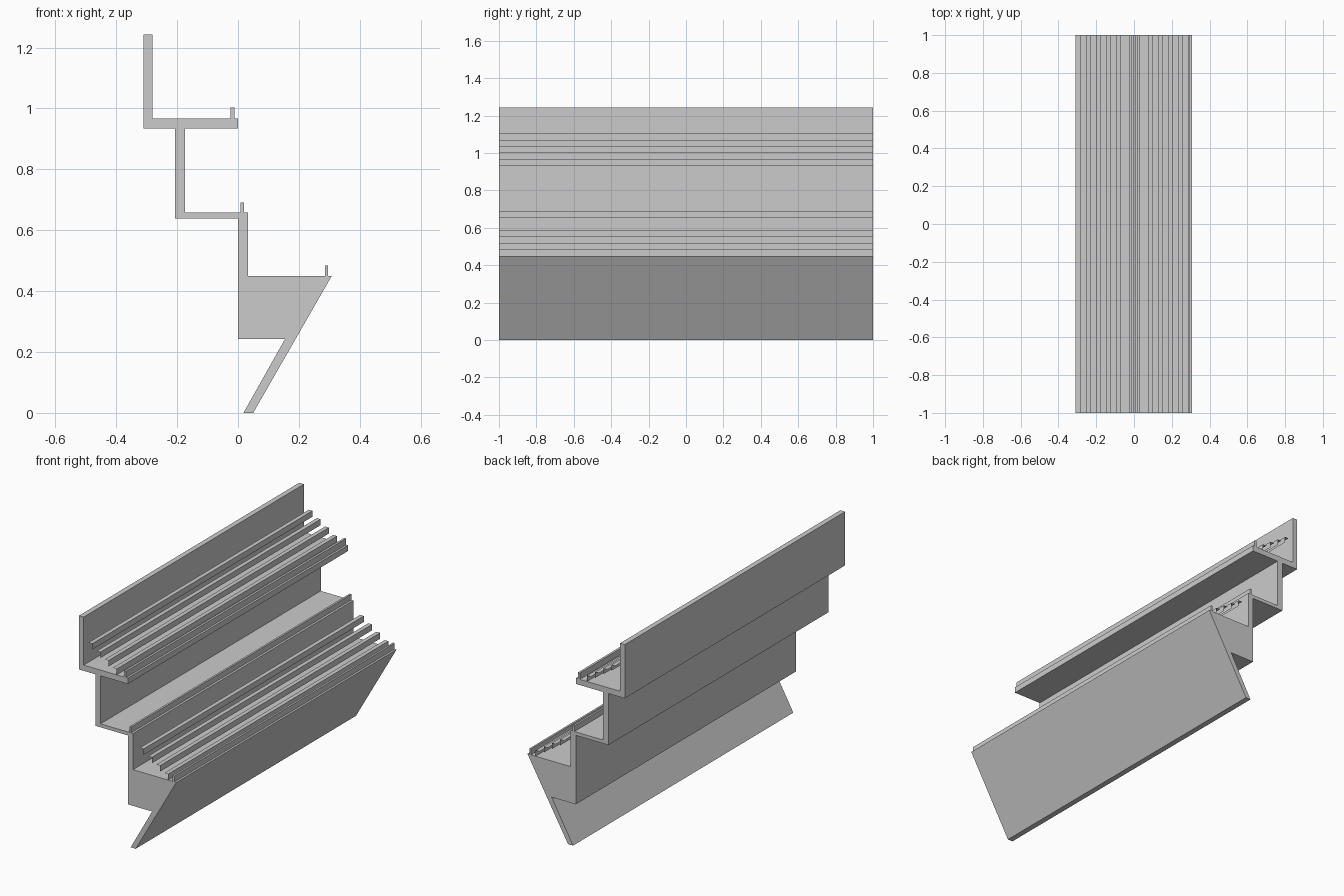
import bpy, bmesh

if "Cube" in bpy.data.objects:
    bpy.data.objects.remove(bpy.data.objects["Cube"])


def extrude_profile(name, points, closed=True):
    """Sweep an x-z profile along the full length (y from -1 to 1)."""
    bm = bmesh.new()
    near = [bm.verts.new((x, -1, z)) for x, z in points]
    far = [bm.verts.new((x, 1, z)) for x, z in points]
    n = len(points)
    for i in range(n if closed else n - 1):
        j = (i + 1) % n
        bm.faces.new((near[i], near[j], far[j], far[i]))
    if closed:
        bm.faces.new(near[::-1])
        bm.faces.new(far)
    bmesh.ops.recalc_face_normals(bm, faces=bm.faces[:])
    mesh = bpy.data.meshes.new(name)
    bm.to_mesh(mesh)
    bm.free()
    obj = bpy.data.objects.new(name, mesh)
    bpy.context.collection.objects.link(obj)
    return obj


def rail(name, x0, x1, z0, z1):
    extrude_profile(name, [(x0, z0), (x1, z0), (x1, z1), (x0, z1)])


# Main stepped structure: raked base, lower tier, walkway, upper tier
extrude_profile("stand_structure", [
    (0.018, 0), (0.05, 0), (0.308, 0.45), (0.033, 0.45),
    (0.033, 0.658), (-0.174, 0.658), (-0.174, 0.934), (0, 0.934),
    (0, 0.967), (-0.281, 0.967), (-0.281, 1.243), (-0.311, 1.243),
    (-0.311, 0.934), (-0.207, 0.934), (-0.207, 0.638), (0, 0.638),
    (0, 0.242), (0.154, 0.242),
])

# Low parapets along the front of each level
rail("lower_parapet", 0.285, 0.296, 0.45, 0.484)
rail("walkway_parapet", 0.009, 0.02, 0.658, 0.691)
rail("upper_parapet", -0.025, -0.012, 0.967, 1.003)

# Thin seating steps: a tread and a riser each
for tier, x0, z0 in (("lower", 0.256, 0.45), ("upper", -0.071, 0.967)):
    for i in range(4):
        x, z = x0 - 0.0518 * i, z0 + 0.0345 * i
        extrude_profile(f"{tier}_seat_step_{i + 1}",
                        [(x - 0.024, z + 0.034), (x, z + 0.034), (x, z)],
                        closed=False)
